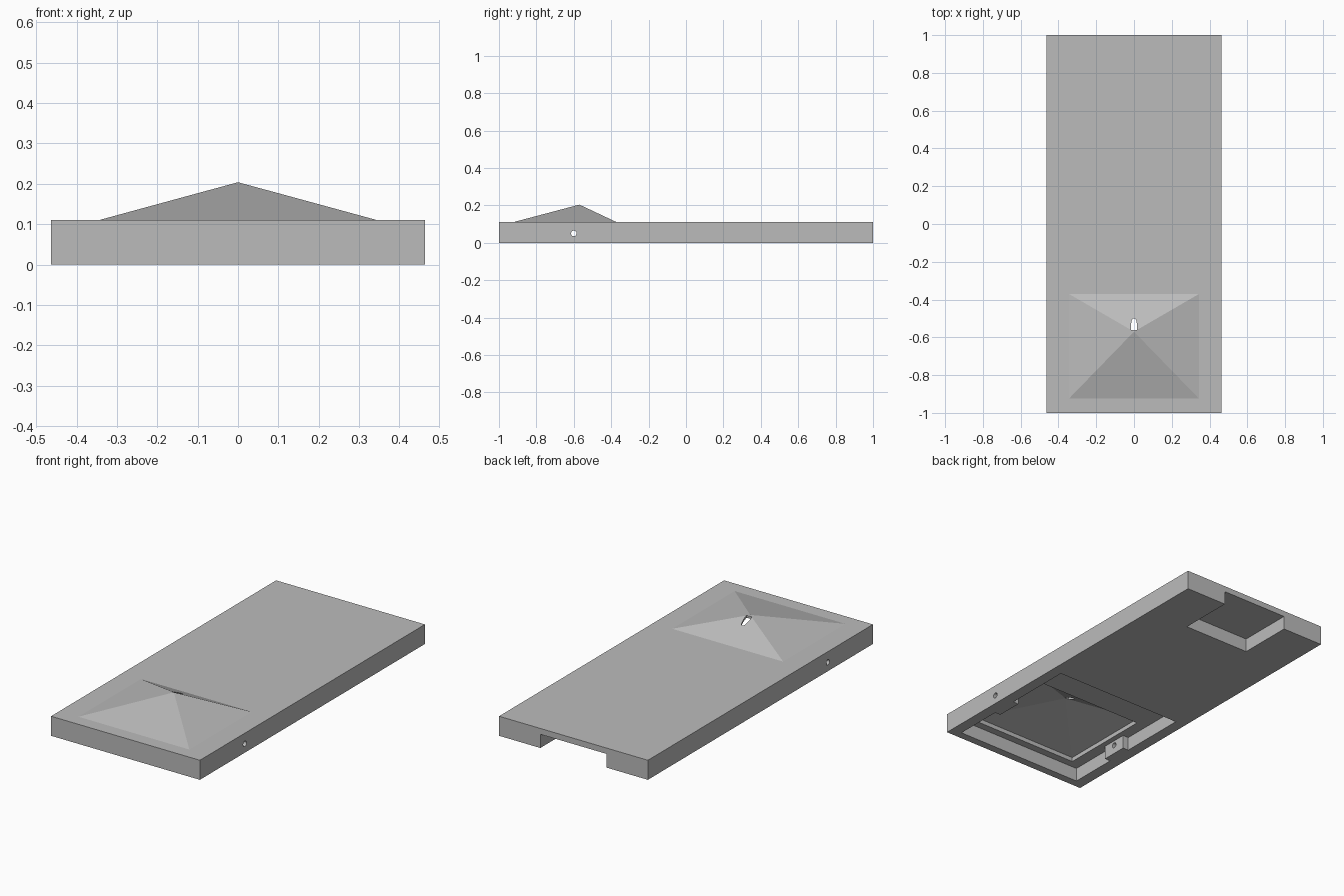
import bpy
import bmesh
import math
from mathutils import Matrix

cube = bpy.data.objects.get("Cube")
if cube:
    bpy.data.objects.remove(cube, do_unlink=True)

grey = bpy.data.materials.new("plain_grey")
grey.use_nodes = True
grey.diffuse_color = (0.5, 0.5, 0.5, 1)
grey.node_tree.nodes["Principled BSDF"].inputs["Base Color"].default_value = (0.5, 0.5, 0.5, 1)


def finish(name, bm):
    bmesh.ops.recalc_face_normals(bm, faces=bm.faces)
    mesh = bpy.data.meshes.new(name)
    bm.to_mesh(mesh)
    bm.free()
    mesh.materials.append(grey)
    obj = bpy.data.objects.new(name, mesh)
    bpy.context.collection.objects.link(obj)
    return obj


def prism(name, outline, z0, z1, apex=None):
    """Extrude an outline upward, optionally closing it to an apex point."""
    bm = bmesh.new()
    low = [bm.verts.new((x, y, z0)) for x, y in outline]
    bm.faces.new(low)
    n = len(low)
    if apex and z1 == z0:
        high = low
    else:
        high = [bm.verts.new((x, y, z1)) for x, y in outline]
        for i in range(n):
            j = (i + 1) % n
            bm.faces.new((low[i], low[j], high[j], high[i]))
    if apex:
        tip = bm.verts.new(apex)
        for i in range(n):
            bm.faces.new((high[i], high[(i + 1) % n], tip))
    else:
        bm.faces.new(high)
    return finish(name, bm)


def rect(x, y0, y1):
    return [(-x, y0), (x, y0), (x, y1), (-x, y1)]


def mirrored(half):
    """Complete a right-hand outline with its mirror image."""
    return half + [(-x, y) for x, y in reversed(half)]


def combine(target, tool, operation):
    tool.hide_render = True
    mod = target.modifiers.new(tool.name, 'BOOLEAN')
    mod.operation = operation
    mod.solver = 'EXACT'
    mod.object = tool
    bpy.context.view_layer.objects.active = target
    bpy.ops.object.modifier_apply(modifier=mod.name)
    bpy.data.objects.remove(tool, do_unlink=True)


# Flat slab
TOP, CEILING = 0.11, 0.077
body = prism("slab_body", rect(0.463, -1, 1), 0, TOP)

# Raised pyramid, its base sunk slightly into the slab
PEAK = (0, -0.57, 0.204)
grow = (PEAK[2] - 0.1) / (PEAK[2] - TOP)
base = [(x * grow, PEAK[1] + (y - PEAK[1]) * grow) for x, y in rect(0.345, -0.925, -0.37)]
combine(body, prism("pyramid", base, 0.1, 0.1, PEAK), 'UNION')

# Underside pocket, leaving a boss on each side wall
pocket = mirrored([(0.40, -0.955), (0.40, -0.675), (0.365, -0.675),
                   (0.365, -0.525), (0.40, -0.525), (0.40, -0.13)])
combine(body, prism("pocket_cutter", pocket, -0.05, CEILING), 'DIFFERENCE')

# Hollow inside the pyramid
hollow = rect(0.335, -0.912, -0.375)
combine(body, prism("hollow_cutter", hollow, 0.05, 0.101, (0, -0.568, 0.19)), 'DIFFERENCE')

# Slot open to the back end
combine(body, prism("slot_cutter", rect(0.206, 0.685, 1.1), -0.05, CEILING), 'DIFFERENCE')

# Small tapered opening behind the peak
opening = mirrored([(0.017, -0.562), (0.017, -0.535), (0.012, -0.51), (0.005, -0.5)])
combine(body, prism("opening_cutter", opening, 0.12, 0.3), 'DIFFERENCE')

# Pin holes through both side walls
for side in (-1, 1):
    bm = bmesh.new()
    bmesh.ops.create_cone(bm, cap_ends=True, segments=24, radius1=0.015, radius2=0.015, depth=0.2,
                          matrix=Matrix.Translation((side * 0.43, -0.6, 0.05))
                          @ Matrix.Rotation(math.pi / 2, 4, 'Y'))
    combine(body, finish("pin_cutter", bm), 'DIFFERENCE')
